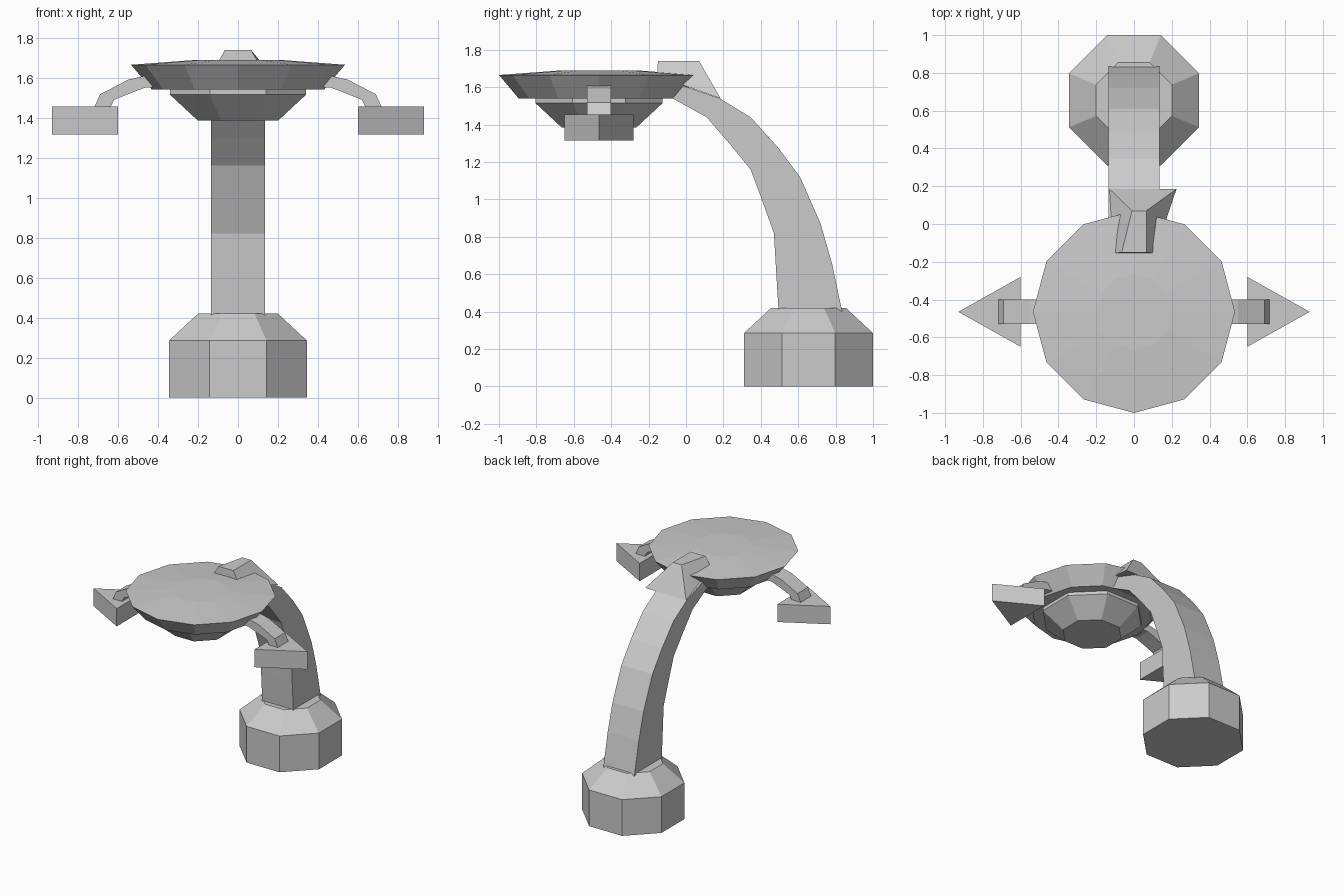
import bpy
from math import cos, sin, pi

if "Cube" in bpy.data.objects:
    bpy.data.objects.remove(bpy.data.objects["Cube"])


def mesh(name, verts, faces):
    me = bpy.data.meshes.new(name)
    me.from_pydata(verts, [], faces)
    me.update()
    ob = bpy.data.objects.new(name, me)
    bpy.context.collection.objects.link(ob)
    return ob


def lathe(name, y, sides, rings, turn=0.0):
    """Stack of (radius, z) rings, listed bottom to top, with flat caps."""
    verts = [(r * cos(turn + 2 * pi * i / sides), y + r * sin(turn + 2 * pi * i / sides), z)
             for r, z in rings for i in range(sides)]
    faces = [tuple(reversed(range(sides)))]
    for k in range(len(rings) - 1):
        a, b = k * sides, (k + 1) * sides
        for i in range(sides):
            j = (i + 1) % sides
            faces.append((a + i, a + j, b + j, b + i))
    faces.append(tuple(range(len(verts) - sides, len(verts))))
    return mesh(name, verts, faces)


def strip(name, side_a, side_b, place, half):
    """Bent bar: two matching edge lines extruded to +-half through place()."""
    n = len(side_a)
    verts = []
    for a, b in zip(side_a, side_b):
        verts += [place(a, -half), place(a, half), place(b, half), place(b, -half)]
    faces = [(0, 1, 2, 3), tuple(4 * (n - 1) + i for i in (3, 2, 1, 0))]
    for k in range(n - 1):
        for i in range(4):
            j = (i + 1) % 4
            faces.append((4 * k + j, 4 * k + i, 4 * k + 4 + i, 4 * k + 4 + j))
    return mesh(name, verts, faces)


OCT = 1 / cos(pi / 8)   # flat-to-flat half width -> octagon radius
DISC_Y = -0.465

# Octagonal base with sloped shoulder
lathe("base", 0.655, 8, [(0.345 * OCT, 0), (0.345 * OCT, 0.285), (0.2 * OCT, 0.42)], pi / 8)

# Curved neck, profile in (y, z)
back = [(0.835, 0.40), (0.78, 0.66), (0.72, 0.87), (0.61, 1.12), (0.49, 1.28),
        (0.345, 1.44), (0.18, 1.54), (-0.05, 1.62)]
front = [(0.495, 0.40), (0.48, 0.65), (0.47, 0.82), (0.405, 1.0), (0.345, 1.16),
         (0.235, 1.295), (0.11, 1.44), (-0.09, 1.55)]
strip("neck", back, front, lambda p, h: (h, p[0], p[1]), 0.135)

# Slightly skewed clamp joining neck and disc
mesh("clamp",
     [(-0.11, -0.155, 1.66), (0.11, -0.155, 1.66), (0.225, 0.185, 1.54), (-0.13, 0.185, 1.54),
      (-0.065, -0.15, 1.74), (0.065, -0.15, 1.74), (0.065, 0.07, 1.74), (-0.01, 0.07, 1.74)],
     [(3, 2, 1, 0), (4, 5, 6, 7), (0, 1, 5, 4), (1, 2, 6, 5), (2, 3, 7, 6), (3, 0, 4, 7)])

# Twelve-sided disc and the octagonal bowl below it
lathe("disc", DISC_Y, 12, [(0.43, 1.54), (0.535, 1.665), (0.2, 1.69)])
lathe("bowl", DISC_Y, 8, [(0.2 * OCT, 1.385), (0.34 * OCT, 1.515), (0.34 * OCT, 1.545)], pi / 8)

# Side arms and triangular pods, mirrored left and right
upper = [(0.40, 1.615), (0.465, 1.61), (0.55, 1.59), (0.69, 1.517), (0.72, 1.45)]
lower = [(0.40, 1.555), (0.465, 1.55), (0.52, 1.53), (0.62, 1.49), (0.64, 1.45)]
arm = strip("side_arms", upper, lower, lambda p, h: (p[0], DISC_Y + h, p[1]), 0.065)
pod = mesh("side_pods",
           [(x, y, z) for z in (1.315, 1.455)
            for x, y in ((0.6, -0.65), (0.93, DISC_Y), (0.6, -0.28))],
           [(2, 1, 0), (3, 4, 5), (0, 1, 4, 3), (1, 2, 5, 4), (2, 0, 3, 5)])
for ob in (arm, pod):
    ob.modifiers.new("Mirror", 'MIRROR')

# Consistent outward normals
import bmesh
for ob in bpy.context.collection.objects:
    bm = bmesh.new()
    bm.from_mesh(ob.data)
    bmesh.ops.recalc_face_normals(bm, faces=bm.faces)
    bm.to_mesh(ob.data)
    bm.free()
